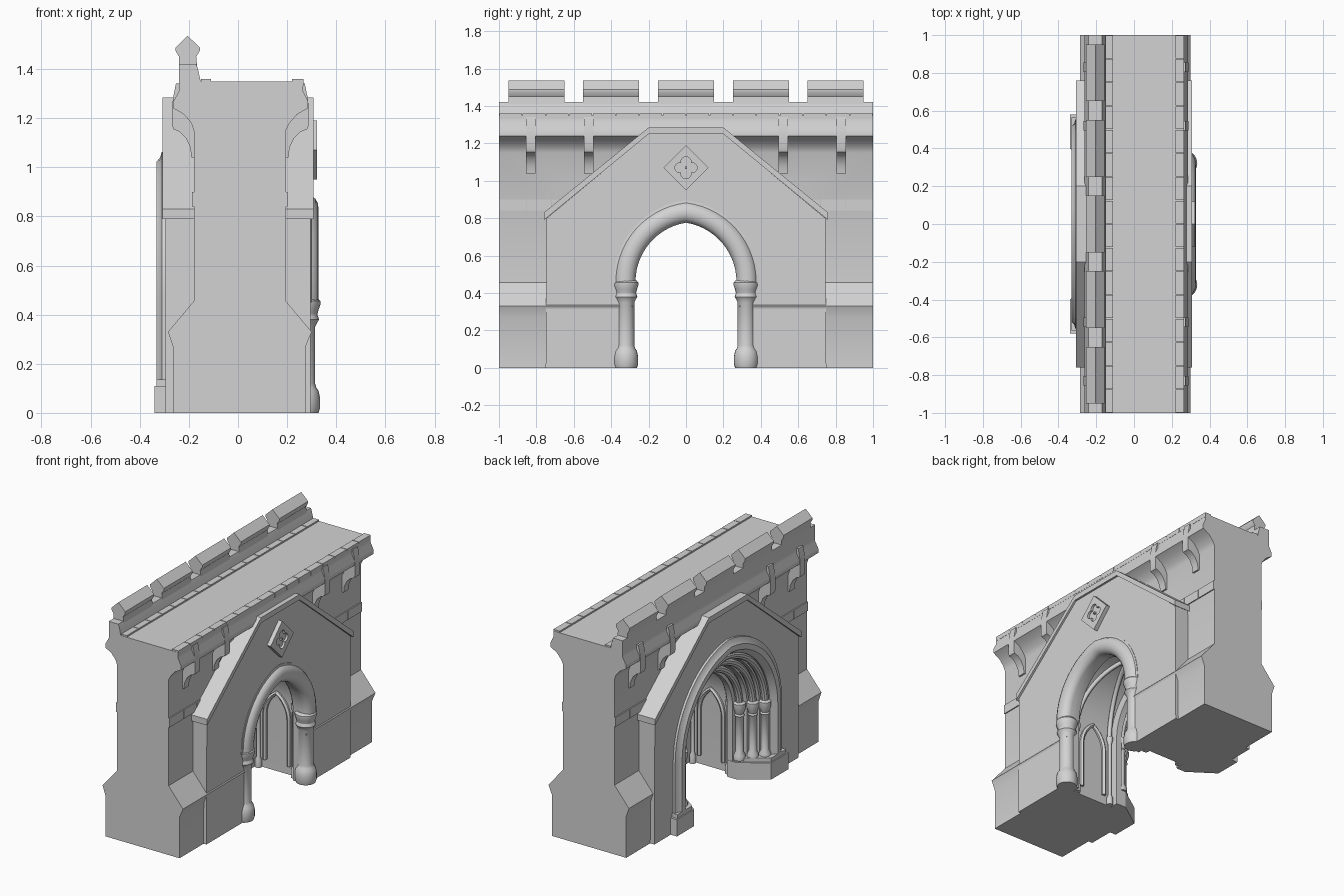
import bpy, bmesh, math

if "Cube" in bpy.data.objects:
    bpy.data.objects.remove(bpy.data.objects["Cube"])

stone = bpy.data.materials.new("grey_stone")
stone.use_nodes = True
GREY = (0.65, 0.65, 0.65, 1)
stone.diffuse_color = GREY
stone.node_tree.nodes["Principled BSDF"].inputs["Base Color"].default_value = GREY

SPRING, OFF = 0.46, 0.05      # arch springing height and centre offset
parts = []


def place(axis, t, u, v):
    return {"x": (t, u, v), "y": (u, t, v), "z": (u, v, t)}[axis]


def finish(name, bm):
    bmesh.ops.recalc_face_normals(bm, faces=bm.faces[:])
    mesh = bpy.data.meshes.new(name)
    bm.to_mesh(mesh)
    bm.free()
    obj = bpy.data.objects.new(name, mesh)
    bpy.context.collection.objects.link(obj)
    mesh.materials.append(stone)
    parts.append(obj)
    return obj


def loft(name, loops, closed=False):
    """Skin between equal loops of points; cap the ends unless closed."""
    bm = bmesh.new()
    rows = [[bm.verts.new(p) for p in loop] for loop in loops]
    n = len(rows[0])
    pairs = list(zip(rows, rows[1:]))
    if closed:
        pairs.append((rows[-1], rows[0]))
    for a, b in pairs:
        for i in range(n if not closed else n - 1):
            j = (i + 1) % n
            bm.faces.new((a[i], a[j], b[j], b[i]))
    if closed:
        bm.faces.new([r[0] for r in rows])
        bm.faces.new([r[-1] for r in rows])
    else:
        bm.faces.new(rows[0])
        bm.faces.new(rows[-1])
    return finish(name, bm)


def prism(name, pts, a, b, axis):
    return loft(name, [[place(axis, t, u, v) for u, v in pts] for t in (a, b)])


def arch(hw, base, spring=SPRING, off=OFF, n=14):
    """Pointed arch from one foot over the apex to the other."""
    r = hw + off
    top = math.acos(off / r)
    side = [(hw, base)] + [(r * math.cos(top * i / n) - off,
                            spring + r * math.sin(top * i / n)) for i in range(n + 1)]
    return side + [(-u, v) for u, v in side[-2::-1]]


def moulding(name, prof, base, axis="x", shift=0, spring=SPRING, off=OFF):
    """Sweep a closed section of (half width, depth) along a pointed arch."""
    return loft(name, [[place(axis, t, u + shift, v) for u, v in arch(d, base, spring, off)]
                       for d, t in prof], closed=True)


def lathe(name, prof, x, y, seg=20):
    angles = [2 * math.pi * i / seg for i in range(seg)]
    return loft(name, [[(x + r * math.cos(a), y + r * math.sin(a), z) for a in angles]
                       for r, z in prof])


def cut(target, cutters):
    bpy.context.view_layer.objects.active = target
    for c in cutters:
        mod = target.modifiers.new("cut", "BOOLEAN")
        mod.operation, mod.solver, mod.object = "DIFFERENCE", "EXACT", c
        bpy.ops.object.modifier_apply(modifier=mod.name)


def discard(objs):
    for o in objs:
        parts.remove(o)
        bpy.data.objects.remove(o)


def mirrored(pts):
    return pts + [(-u, v) for u, v in reversed(pts)]


# Main wall with battered plinth and coved cornice
wall_right = [(.275, 0), (.275, .27), (.3, .33), (.195, .455), (.195, 1.15), (.21, 1.18),
              (.24, 1.215), (.285, 1.24), (.285, 1.27), (.265, 1.31), (.265, 1.35)]
wall_left = [(-.24, 1.35), (-.24, 1.31), (-.262, 1.27), (-.262, 1.24), (-.22, 1.215),
             (-.19, 1.18), (-.18, 1.15), (-.18, .455), (-.285, .33), (-.265, .27), (-.265, 0)]
wall = prism("wall", wall_right + wall_left, -1, 1, "y")
gable = prism("gable_porch", mirrored([(.75, 0), (.745, .8), (.19, 1.26)]), -.295, .295, "x")

# Stepped archway and wider vaulted passage
steps = [(-.5, -.25, .46), (-.5, -.2, .405), (-.5, -.14, .35), (-.5, .5, .285), (-.1, .2, .34)]
cutters = [prism("cutter", arch(hw, -.1), a, b, "x") for a, b, hw in steps]
cut(wall, cutters)
cut(gable, cutters)
discard(cutters)

# Gable copings on both faces
coping = mirrored([(.76, .83), (.2, 1.285)])
coping += [(-.76, .79), (-.2, 1.25), (.2, 1.25), (.76, .79)]
for s, side in ((1, "right"), (-1, "left")):
    prism("gable_coping_" + side, coping, s * .18, s * .308, "x")

# Parapet, merlons and walkway kerbs
prism("parapet", [(-.24, 1.34), (-.24, 1.42), (-.17, 1.42), (-.163, 1.4), (-.15, 1.34)], -1, 1, "y")
merlon = [(-.24, 1.4), (-.24, 1.45), (-.255, 1.475), (-.255, 1.487), (-.205, 1.535),
          (-.155, 1.487), (-.155, 1.475), (-.17, 1.45), (-.165, 1.4)]
for i in range(5):
    y = -.8 + .4 * i
    prism("merlon", merlon, y - .15, y + .15, "y")
for i in range(16):
    y = -1 + i / 8
    for a, b in ((-.15, -.11), (.22, .266)):
        prism("kerb_block", [(a, 1.33), (a, 1.36), (b, 1.36), (b, 1.33)], y + .002, y + .123, "y")

# Corbel brackets under the cornice and string courses
bracket = [(.0, 1.04), (.012, 1.04), (.016, 1.08), (.035, 1.12), (.06, 1.145), (.085, 1.155),
           (.09, 1.17), (.09, 1.25), (.085, 1.29), (.075, 1.34), (0, 1.34)]
for s, face, reach in ((1, .193, 1.05), (-1, .178, 1)):
    for y in (-.83, -.52, .52, .83):
        prism("corbel", [(s * (face + u * reach), v) for u, v in bracket], y - .026, y + .026, "y")
    for e in (-1, 1):
        for a, b in ((.6, .717), (.721, .85), (.854, 1)):
            prism("string_course", [(s * .15, .84), (s * .15, .9), (s * (face + .009), .9),
                                    (s * (face + .009), .84)], e * a, e * b, "y")

# Diamond plaque with a four-lobed recess
plaque = prism("diamond_plaque", [(0, .95), (.12, 1.07), (0, 1.19), (-.12, 1.07)], .28, .322, "x")
lobes = []
for k in range(4):
    a = k * math.pi / 2
    cy, cz = .032 * math.cos(a), 1.07 + .032 * math.sin(a)
    circle = [(cy + .027 * math.cos(t * math.pi / 10), cz + .027 * math.sin(t * math.pi / 10))
              for t in range(20)]
    lobes.append(prism("cutter", circle, .307, .4, "x"))
cut(plaque, lobes)
discard(lobes)

# Right doorway: rounded arch moulding on stout columns
moulding("right_arch_moulding", [(.285, .2), (.27, .28), (.275, .3), (.29, .318), (.315, .328),
         (.345, .326), (.365, .315), (.375, .3), (.388, .298), (.388, .27)], .45)
stout = [(.06, 0), (.066, .02), (.066, .06), (.06, .09), (.05, .105), (.046, .12), (.046, .35),
         (.056, .37), (.062, .38), (.055, .4), (.06, .42), (.067, .44), (.067, .455), (.055, .47)]
for s in (-1, 1):
    lathe("right_column", stout, .268, s * .322)

# Left doorway: hood, roll mouldings, nook columns and splayed plinths
moulding("left_arch_hood", [(.45, -.24), (.45, -.295), (.465, -.315), (.48, -.332), (.515, -.332),
         (.53, -.318), (.555, -.31), (.555, -.27)], 0)
nook = [(.036, .12), (.036, .15), (.024, .17), (.024, .4), (.03, .41), (.024, .42),
        (.038, .46), (.038, .49), (.024, .5)]
for d, x in ((.432, -.272), (.377, -.222), (.32, -.165)):
    roll = [(d + .024 * math.cos(k * math.pi / 5), x + .024 * math.sin(k * math.pi / 5))
            for k in range(10)]
    moulding("left_arch_roll", roll, .45)
    for s in (-1, 1):
        lathe("left_nook_column", nook, x, s * d, 16)
for s in (-1, 1):
    base = [(-.34, .58), (-.34, .4), (-.17, .283), (-.11, .283), (-.11, .58)]
    prism("left_plinth", [(x, s * y) for x, y in base], 0, .11, "z")
    upper = [(-.332, .565), (-.332, .41), (-.17, .295), (-.11, .295), (-.11, .565)]
    prism("left_plinth_top", [(x, s * y) for x, y in upper], .11, .135, "z")

# Passage: pointed side panels, slim shafts and crossing vault ribs
slim = [(.02, 0), (.02, .05), (.012, .07), (.012, .43), (.02, .46), (.02, .48)]
for s in (-1, 1):
    frame = [(.075, .35), (.075, .328), (.088, .318), (.1, .328), (.1, .35)]
    moulding("side_panel_frame", [(d, s * y) for d, y in frame], .06, "y", .05, .36, .1)
    for x in (-.08, .18):
        lathe("passage_shaft", slim, x, s * .327, 12)
    curve = bpy.data.curves.new("vault_rib", "CURVE")
    curve.dimensions, curve.bevel_depth, curve.bevel_resolution = "3D", .014, 1
    path = arch(.33, .45)
    line = curve.splines.new("POLY")
    line.points.add(len(path) - 1)
    for p, (y, z) in zip(line.points, path):
        p.co = (.05 + s * .13 * y / .33, y, z, 1)
    curve.materials.append(stone)
    bpy.context.collection.objects.link(bpy.data.objects.new("vault_rib", curve))

# Smooth curved surfaces, keep the masonry edges crisp
bpy.ops.object.select_all(action="DESELECT")
for o in parts:
    o.select_set(True)
bpy.context.view_layer.objects.active = wall
bpy.ops.object.shade_smooth_by_angle(angle=math.radians(32))
